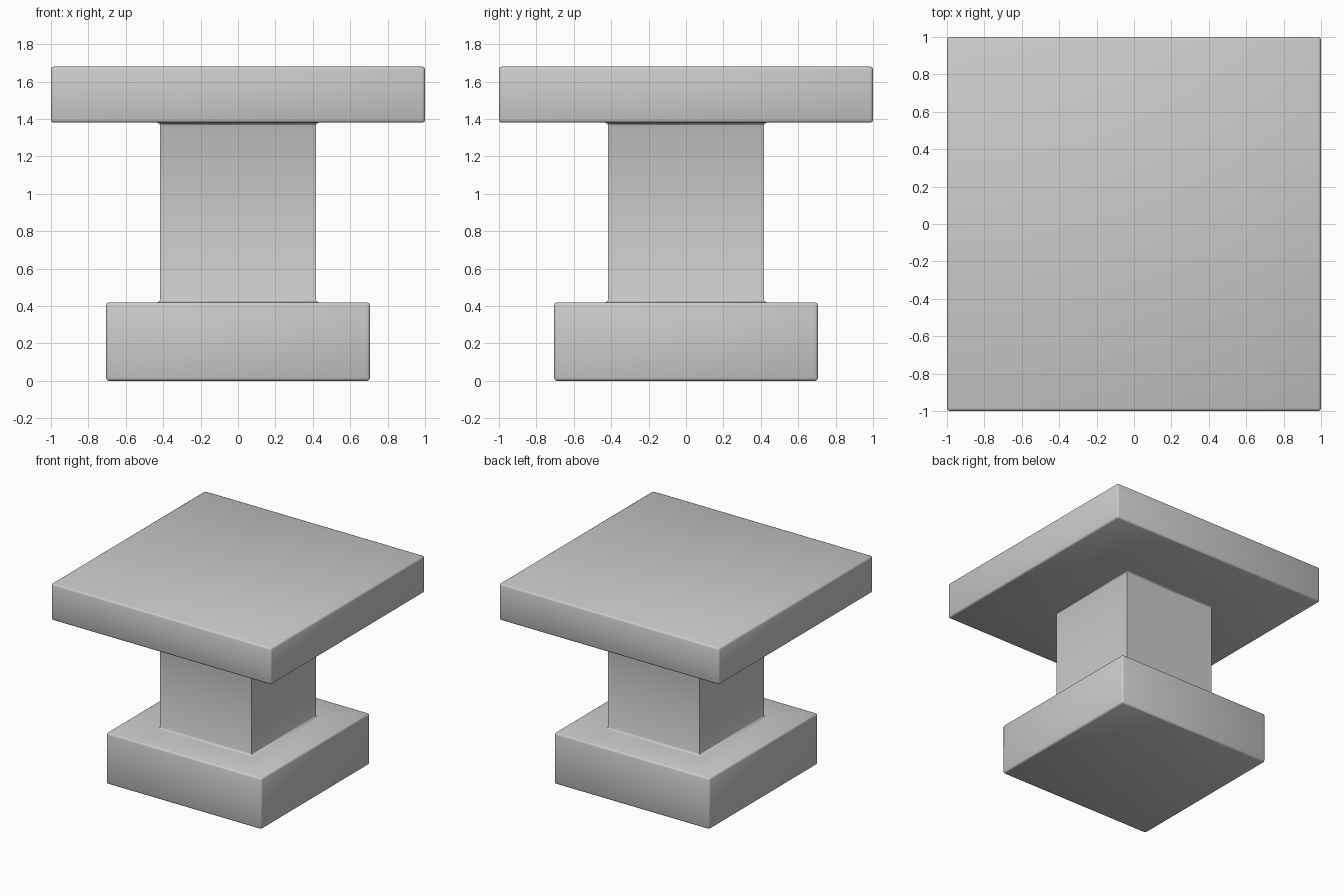
import bpy, bmesh, math

if "Cube" in bpy.data.objects:
    bpy.data.objects.remove(bpy.data.objects["Cube"])

# Stepped square profile: (half width, height)
PROFILE = [(0.705, 0.0), (0.705, 0.42), (0.416, 0.42),
           (0.416, 1.38), (1.0, 1.38), (1.0, 1.68)]

mesh = bpy.data.meshes.new("pedestal_table")
bm = bmesh.new()
weight = bm.edges.layers.float.new("bevel_weight_edge")

# Square rings joined into one continuous body
rings = [[bm.verts.new((sx * h, sy * h, z))
          for sx, sy in ((-1, -1), (1, -1), (1, 1), (-1, 1))]
         for h, z in PROFILE]
for low, high in zip(rings, rings[1:]):
    for i in range(4):
        j = (i + 1) % 4
        bm.faces.new((low[i], low[j], high[j], high[i]))
bm.faces.new(list(reversed(rings[0])))
bm.faces.new(rings[-1])
bmesh.ops.recalc_face_normals(bm, faces=bm.faces[:])

# Soften every real edge, leaving the column's upright corners crisp
for e in bm.edges:
    upright = abs(e.verts[0].co.z - e.verts[1].co.z) > 0.1
    on_column = all(abs(v.co.x) < 0.5 for v in e.verts)
    if e.calc_face_angle(0) > 0.5 and not (upright and on_column):
        e[weight] = 1.0
bm.to_mesh(mesh)
bm.free()

table = bpy.data.objects.new("pedestal_table", mesh)
bpy.context.collection.objects.link(table)
bevel = table.modifiers.new("soft_edges", "BEVEL")
bevel.limit_method = 'WEIGHT'
bevel.width = 0.015
bevel.segments = 2

# Smooth shading with the column corners kept sharp
bpy.context.view_layer.objects.active = table
table.select_set(True)
bpy.ops.object.modifier_apply(modifier=bevel.name)
bpy.ops.object.shade_smooth_by_angle(angle=math.radians(60))
